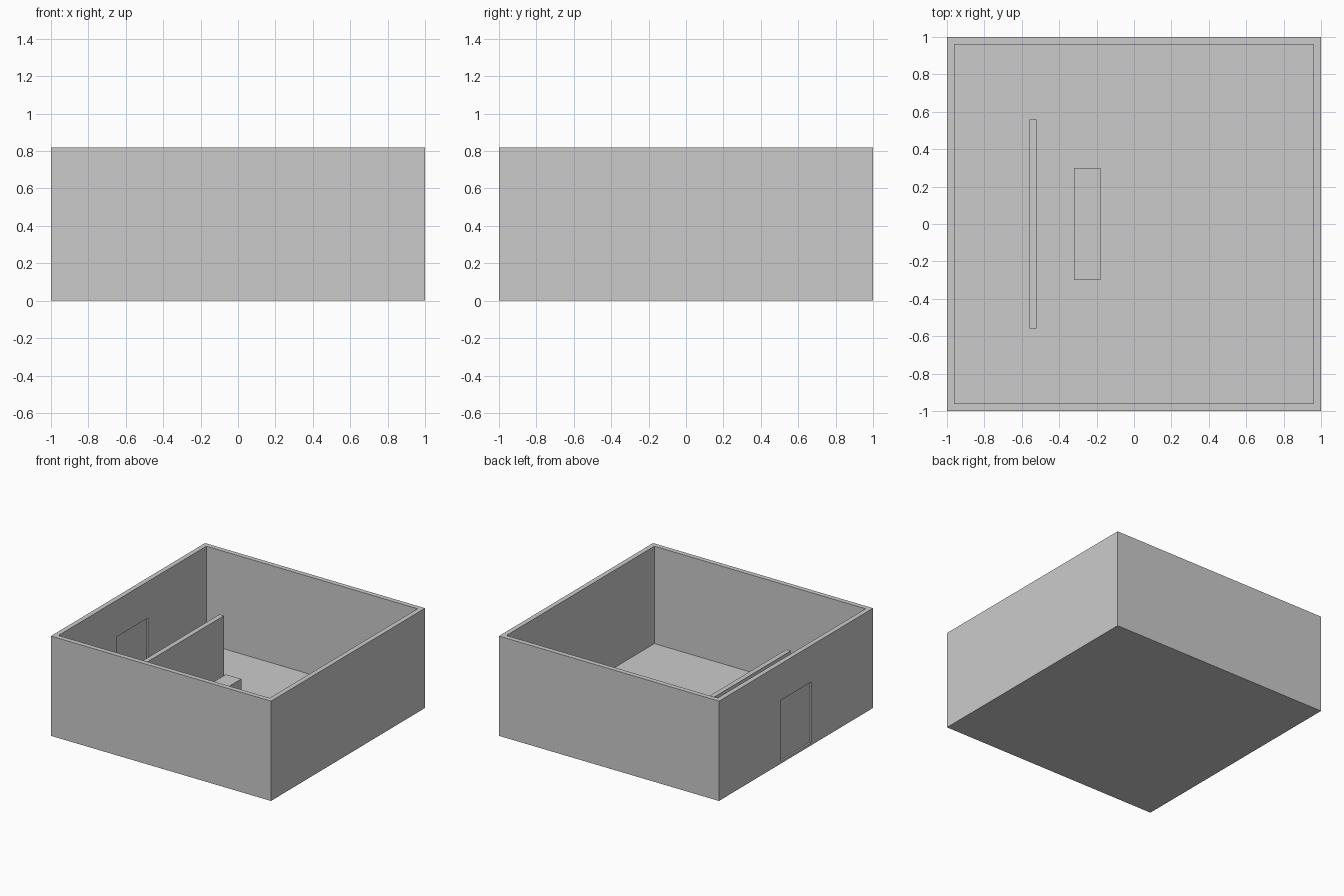
import bpy
import bmesh
from mathutils import Vector

if "Cube" in bpy.data.objects:
    bpy.data.objects.remove(bpy.data.objects["Cube"])

FLOOR = 0.02   # floor slab thickness
TOP = 0.82     # top of outer walls
T = 0.04       # wall thickness


def extrude_profile(name, profile, direction):
    """Closed solid made by sweeping a flat outline along a vector."""
    bm = bmesh.new()
    face = bm.faces.new([bm.verts.new(p) for p in profile])
    res = bmesh.ops.extrude_face_region(bm, geom=[face], use_keep_orig=True)
    moved = [g for g in res["geom"] if isinstance(g, bmesh.types.BMVert)]
    bmesh.ops.translate(bm, verts=moved, vec=Vector(direction))
    bmesh.ops.recalc_face_normals(bm, faces=bm.faces)
    mesh = bpy.data.meshes.new(name)
    bm.to_mesh(mesh)
    bm.free()
    obj = bpy.data.objects.new(name, mesh)
    bpy.context.collection.objects.link(obj)
    return obj


def box(name, x, y, z):
    """Box from (min, max) ranges."""
    outline = [(x[0], y[0], z[0]), (x[1], y[0], z[0]),
               (x[1], y[1], z[0]), (x[0], y[1], z[0])]
    return extrude_profile(name, outline, (0, 0, z[1] - z[0]))


# floor slab
box("floor", (-1, 1), (-1, 1), (0, FLOOR))

# plain outer walls
inner = 1 - T
box("front_wall", (-1, 1), (-1, -inner), (FLOOR, TOP))
box("back_wall", (-1, 1), (inner, 1), (FLOOR, TOP))
box("right_wall", (inner, 1), (-inner, inner), (FLOOR, TOP))

# left wall with a doorway notch
door_w, door_top = 0.2, 0.52
outline = [(-inner, FLOOR), (-door_w, FLOOR), (-door_w, door_top),
           (door_w, door_top), (door_w, FLOOR), (inner, FLOOR),
           (inner, TOP), (-inner, TOP)]
extrude_profile("left_wall", [(-1, y, z) for y, z in outline], (T, 0, 0))

# door leaf recessed in the middle of the wall
box("door", (-0.986, -0.974), (-door_w, door_w), (FLOOR, door_top))

# low partition screen behind the door, and the bench beyond it
box("partition", (-0.56, -0.52), (-0.56, 0.56), (FLOOR, 0.52))
box("bench", (-0.32, -0.18), (-0.3, 0.3), (FLOOR, 0.19))
